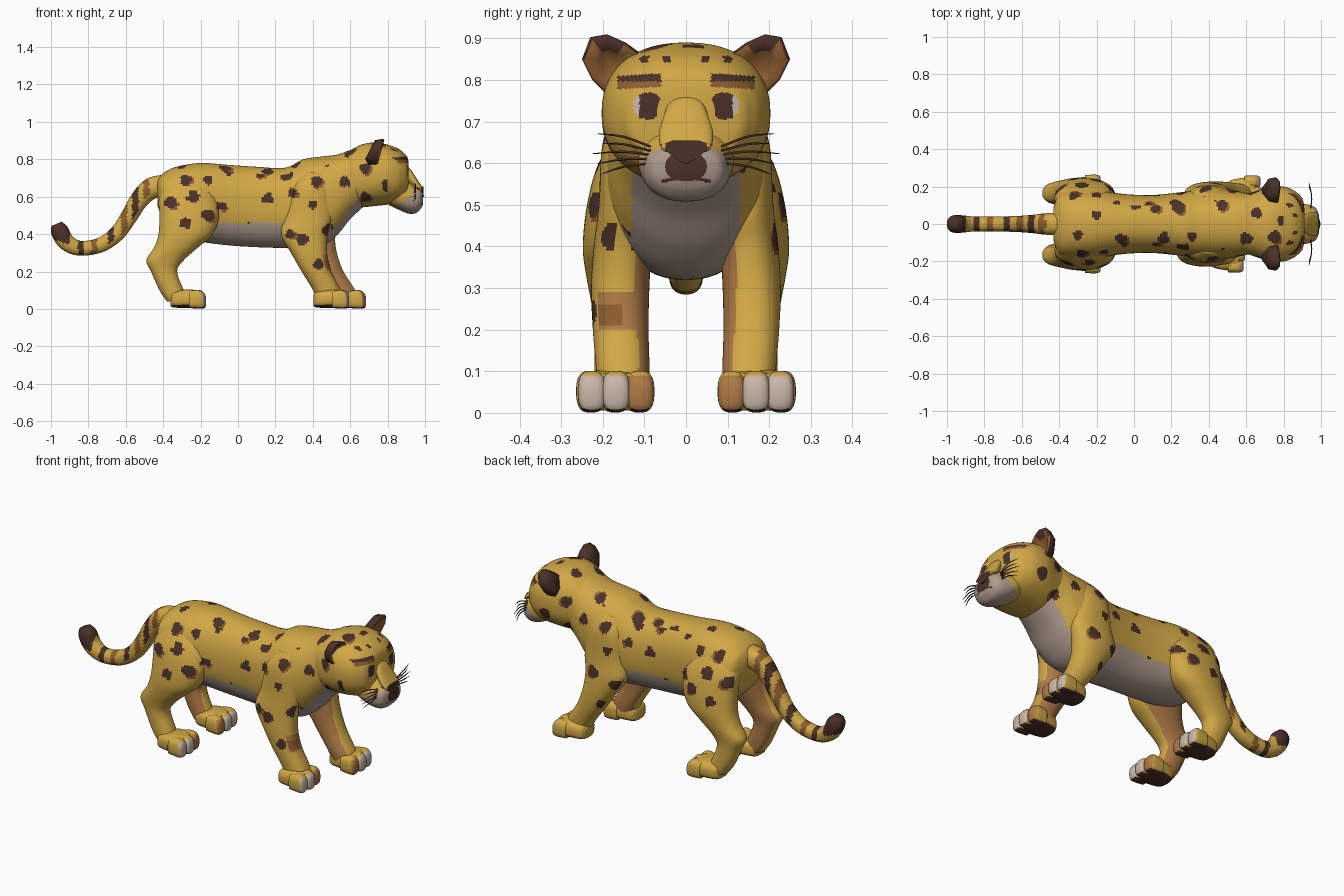
import bpy, bmesh, math
from mathutils import Vector

if "Cube" in bpy.data.objects:
    bpy.data.objects.remove(bpy.data.objects["Cube"])

COLORS = {
    "golden_coat": (0.64, 0.39, 0.06), "dark_brown": (0.07, 0.03, 0.022),
    "tan_brown": (0.42, 0.19, 0.06), "rosette_brown": (0.27, 0.11, 0.03),
    "belly_grey": (0.43, 0.33, 0.27), "pale_beige": (0.58, 0.47, 0.39),
}
MATS = []
for mat_name, rgb in COLORS.items():
    m = bpy.data.materials.new(mat_name)
    m.use_nodes = True
    m.diffuse_color = (*rgb, 1)
    bsdf = m.node_tree.nodes["Principled BSDF"]
    bsdf.inputs["Base Color"].default_value = (*rgb, 1)
    bsdf.inputs["Roughness"].default_value = 0.9
    MATS.append(m)
GOLD, DARK, TAN, ROSE, GREY, PALE = range(6)

# Spot centres: flank (x, z) and back (x, y)
FLANK = [(-.16, .69), (-.28, .69), (-.24, .6), (-.09, .55), (-.28, .46), (-.16, .5),
         (-.05, .74), (.12, .73), (.26, .72), (.29, .62), (.16, .59), (.06, .43),
         (.4, .56), (.42, .68), (.345, .37), (.28, .4), (.43, .24), (.48, .42),
         (.47, .79), (.68, .75), (.8, .66), (.68, .6), (.57, .68), (-.36, .57)]
BACK = [(-.2, .05), (-.07, -.08), (.01, .11), (.115, .085), (.16, -.075), (.24, .085),
        (.31, -.065), (.47, .1), (.6, -.08), (.79, .02), (.655, .06), (.75, -.07), (-.3, -.06)]


def finish(name, bm, rule, smooth=True):
    """Paint faces by rule and link the mesh as an object."""
    bmesh.ops.recalc_face_normals(bm, faces=bm.faces[:])
    for f in bm.faces:
        f.smooth = smooth
        f.material_index = rule(f.calc_center_median(), f.normal)
    me = bpy.data.meshes.new(name)
    bm.to_mesh(me)
    bm.free()
    for m in MATS:
        me.materials.append(m)
    ob = bpy.data.objects.new(name, me)
    bpy.context.collection.objects.link(ob)
    return ob


def catmull(a, b, c, d, t):
    return [q + .5 * t * (r - p + t * (2 * p - 5 * q + 4 * r - s + t * (3 * (q - r) + s - p)))
            for p, q, r, s in zip(a, b, c, d)]


def loft(name, rings, rule, axis="x", steps=8, n=48, power=2.3):
    """Skin through rings (x, y, z, half_u, half_v) of rounded section."""
    k = len(rings)
    fine = [catmull(rings[max(i - 1, 0)], rings[i], rings[i + 1], rings[min(i + 2, k - 1)], j / steps)
            for i in range(k - 1) for j in range(steps)] + [rings[-1]]
    bm = bmesh.new()
    loops = []
    for i, r in enumerate(fine):
        u, v = Vector((0, 1, 0)), Vector((0, 0, 1))
        if axis == "z":
            u, v = Vector((1, 0, 0)), Vector((0, 1, 0))
        elif axis == "path":
            t = Vector(fine[min(i + 1, len(fine) - 1)][:3]) - Vector(fine[max(i - 1, 0)][:3])
            v = t.normalized()
            u = v.cross(Vector((1, 0, 0)) if abs(v.y) > .7 else Vector((0, 1, 0))).normalized()
            v = u.cross(v)
        ring = []
        for j in range(n):
            a = math.tau * (j + .5) / n
            c, s = math.cos(a), math.sin(a)
            ring.append(bm.verts.new(Vector(r[:3])
                        + u * r[3] * math.copysign(abs(c) ** (2 / power), c)
                        + v * r[4] * math.copysign(abs(s) ** (2 / power), s)))
        loops.append(ring)
    for p, q in zip(loops, loops[1:]):
        for j in range(n):
            bm.faces.new((p[j], p[(j + 1) % n], q[(j + 1) % n], q[j]))
    bm.faces.new(loops[0])
    bm.faces.new(loops[-1])
    return finish(name, bm, rule)


def coat(p, n):
    """Spotted coat with dark cores and partial brown halos."""
    if n.z > .72:
        u, v, spots = p.x, p.y, BACK
    elif abs(n.y) > .4:
        u, v, spots = p.x + (.04 if p.y > 0 else 0), p.z, FLANK
    else:
        return GOLD
    for i, (a, b) in enumerate(spots):
        ang = math.atan2(v - b, u - a)
        r = .025 + .004 * (i % 3) + .003 * math.sin(3 * ang + i)
        if math.hypot(u - a, v - b) < r:
            return DARK
        if i % 2 and math.hypot(u - a - .012, v - b + .008) < r:
            return ROSE
    return GOLD


# Torso
def body_rule(p, n):
    chest = p.x > .42 and p.z < .59 and abs(p.y) < .13
    if chest or (p.z < .46 and p.x < .5):
        return GREY
    return coat(p, n)


loft("body", [(x, 0, z, a, b) for x, z, a, b in [
    (-.43, .62, .09, .07), (-.40, .60, .16, .125), (-.33, .58, .18, .18), (-.2, .57, .18, .21),
    (-.05, .555, .16, .215), (.1, .545, .155, .215), (.25, .54, .17, .215), (.35, .56, .185, .24),
    (.45, .575, .19, .24), (.53, .61, .18, .215), (.6, .665, .165, .185), (.68, .715, .15, .16)]],
    body_rule, steps=12, n=104)


# Head
def head_rule(p, n):
    y, z = abs(p.y), p.z
    if p.x > .8 and n.x > .15:
        if ((y - .092) / .036) ** 2 + ((z - .738) / .032) ** 2 < 1:
            return DARK if y < .112 else PALE
        if .06 < y < .165 and abs(z - .797 + .06 * (y - .11)) < .016:
            return ROSE if z < .797 else DARK
        if z > .825 and min(abs(y - .045), abs(y - .1)) < .01 and abs(z - .85) < .008:
            return DARK
        return GOLD
    return coat(p, n)


loft("head", [(x, 0, z, a, b) for x, z, a, b in [
    (.57, .70, .15, .13), (.65, .71, .175, .165), (.73, .72, .2, .17), (.80, .718, .2, .16),
    (.85, .715, .182, .145), (.88, .715, .16, .125), (.903, .71, .13, .105), (.912, .715, .07, .07)]],
    head_rule, steps=14, n=128)


# Muzzle, nose bridge and nose
def muzzle_rule(p, n):
    y = abs(p.y)
    if n.x > .1 and (abs(p.z - .568 + .2 * y) < .004 and y < .06 or y < .003 and .568 < p.z < .61):
        return DARK
    return GREY if p.z < .56 + .7 * (p.x - .86) else GOLD


loft("muzzle", [(x, 0, z, a, b) for x, z, a, b in [
    (.80, .63, .11, .07), (.86, .61, .115, .08), (.91, .595, .108, .085), (.95, .585, .098, .073),
    (.975, .588, .082, .055), (.988, .592, .05, .035)]], muzzle_rule, steps=10, n=96)
loft("nose_bridge", [(.85, 0, .74, .045, .045), (.91, 0, .715, .05, .045),
                     (.95, 0, .67, .065, .035), (.985, 0, .638, .06, .015)],
     lambda p, n: GOLD, n=24)

bm = bmesh.new()
tri = [(-.065, .645), (-.03, .655), (.03, .655), (.065, .645), (.03, .612), (0, .598), (-.03, .612)]
back = [bm.verts.new((.93, y, z)) for y, z in tri]
front = [bm.verts.new((.998 - abs(y) * .25, y * .95, z)) for y, z in tri]
bm.faces.new(back)
bm.faces.new(front)
for i in range(len(tri)):
    j = (i + 1) % len(tri)
    bm.faces.new((back[i], back[j], front[j], front[i]))
finish("nose", bm, lambda p, n: DARK, smooth=False)

# Ears: cupped shells with a brown hollow
EAR = [(.11, .865), (.145, .89), (.19, .91), (.23, .903), (.25, .85), (.225, .80), (.19, .765), (.14, .79)]
for side, s in (("left", 1), ("right", -1)):
    bm = bmesh.new()
    cy, cz = .18, .84
    rows = [[bm.verts.new((x + (z - cz) * .25, s * (cy + (y - cy) * k), cz + (z - cz) * k)) for y, z in EAR]
            for x, k in ((.70, .5), (.715, .88), (.755, 1), (.765, .9), (.735, .45))]
    for p, q in zip(rows, rows[1:]):
        for i in range(len(EAR)):
            j = (i + 1) % len(EAR)
            bm.faces.new((p[i], p[j], q[j], q[i]))
    bm.faces.new(rows[0])
    bm.faces.new(rows[-1])
    finish(side + "_ear", bm, lambda p, n: ROSE if n.x > .3 and p.z < .868 else DARK)

    # Whiskers
    for i in range(5):
        z = .60 + .01 * i
        loft(f"{side}_whisker_{i + 1}", [
            (.945, s * .085, z, .003, .003), (.95, s * .15, z + .008 * (i - 1), .003, .003),
            (.935, s * (.2 + .012 * (i % 3)), z - .025 + .014 * i, .001, .001)],
            lambda p, n: DARK, axis="path", steps=4, n=5)


# Legs and paws
FRONT_LEG = [(.73, .41, .13, .05, .03), (.65, .395, .135, .1, .065), (.5, .38, .14, .125, .07),
             (.4, .355, .152, .125, .07), (.3, .38, .158, .097, .07), (.2, .42, .157, .08, .067),
             (.1, .475, .152, .074, .064), (.04, .49, .155, .07, .06)]
REAR_LEG = [(.70, -.28, .11, .08, .04), (.6, -.27, .13, .15, .08), (.5, -.26, .148, .16, .09),
            (.4, -.28, .16, .145, .088), (.33, -.33, .165, .118, .075), (.26, -.39, .165, .1, .062),
            (.2, -.395, .165, .07, .055), (.1, -.355, .165, .065, .055), (.04, -.32, .165, .06, .055)]


def paw(label, x, y, s):
    sole = lambda p, n: DARK if n.z < -.6 else GOLD
    loft(label + "_paw", [(x + d, y, z, a, b) for d, z, a, b in [
        (-.095, .045, .04, .03), (-.075, .05, .065, .043), (0, .055, .08, .05), (.06, .05, .078, .045)]],
        sole, n=40, power=3)
    for i, offset in enumerate((-.058, 0, .058)):
        def toe_rule(p, n, i=i):
            if n.z < -.6:
                return DARK
            return (TAN if i == 0 else PALE) if n.x > .35 and p.z < .09 else GOLD
        loft(f"{label}_toe_{i + 1}", [(x + d - .008 * abs(i - 1), y + s * offset, z, a, b) for d, z, a, b in [
            (.01, .05, .032, .045), (.06, .051, .034, .05), (.085, .045, .03, .041), (.094, .04, .018, .025)]],
            toe_rule, n=24, power=2.8)


for side, s in (("left", 1), ("right", -1)):
    def leg_rule(p, n, s=s):
        if n.y * s < -.55 and p.z < .5:
            return TAN
        if s < 0 and p.x > .3 and n.x > .25 and abs(p.z - .245) < .045 and abs(p.y + .165) < .045:
            return ROSE if abs(p.z - .235) < .025 and p.y < -.15 else TAN
        return coat(p, n)

    stride = .09 if s > 0 else 0
    loft(side + "_front_leg", [(x + stride * max(0, 1 - z / .7), s * y, z, a, b)
                               for z, x, y, a, b in FRONT_LEG], leg_rule, axis="z", steps=10, n=64)
    paw(side + "_front", .5 + stride, s * .168, s)
    loft(side + "_rear_leg", [(x, s * y, z, a, b) for z, x, y, a, b in REAR_LEG],
         leg_rule, axis="z", steps=10, n=64)
    paw(side + "_rear", -.265, s * .172, s)


# Tail with bands and dark tip
def tail_rule(p, n):
    if p.x < -.9 and p.z > .345 - (p.x + .9) * .3:
        return DARK
    for i, x in enumerate((-.49, -.55, -.61, -.68, -.77, -.84)):
        if abs(p.x - x) < .017 and (n.z > -.3 or i > 3):
            return DARK if i % 2 else ROSE
    return GOLD


loft("tail", [(x, 0, z, r, r) for x, z, r in [
    (-.36, .66, .06), (-.46, .645, .058), (-.53, .58, .05), (-.585, .49, .045), (-.65, .40, .042),
    (-.74, .34, .04), (-.85, .325, .04), (-.92, .36, .046), (-.955, .42, .047), (-.97, .455, .03)]],
    tail_rule, axis="path", steps=8, n=28)
